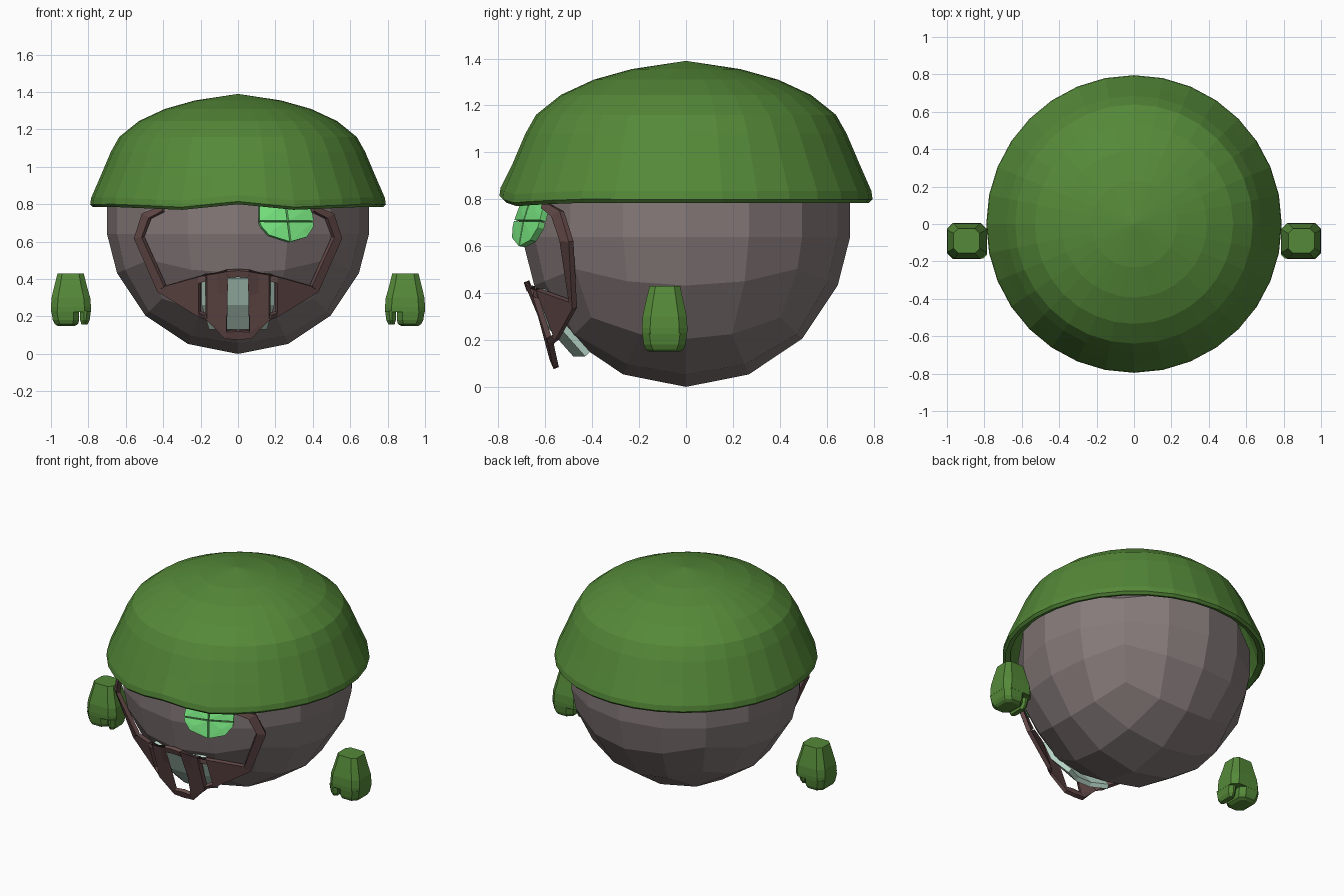
import bpy, bmesh, math
from mathutils import Vector

if "Cube" in bpy.data.objects:
    bpy.data.objects.remove(bpy.data.objects["Cube"])


def material(name, rgb):
    m = bpy.data.materials.new(name)
    m.diffuse_color = (*rgb, 1)
    m.use_nodes = True
    m.node_tree.nodes["Principled BSDF"].inputs["Base Color"].default_value = m.diffuse_color
    return m


GREEN = material("helmet_green", (0.09, 0.25, 0.04))
SKIN = material("skin", (0.24, 0.195, 0.195))
BROWN = material("strap_brown", (0.13, 0.07, 0.068))
GLOW = material("eye_green", (0.19, 0.80, 0.22))
PALE = material("mouth_pale", (0.50, 0.70, 0.60))


def add(name, verts, faces, mat):
    me = bpy.data.meshes.new(name)
    me.from_pydata([tuple(v) for v in verts], [], faces)
    bm = bmesh.new()
    bm.from_mesh(me)
    bmesh.ops.remove_doubles(bm, verts=bm.verts, dist=0.0005)
    bmesh.ops.recalc_face_normals(bm, faces=bm.faces)
    bm.to_mesh(me)
    bm.free()
    me.materials.append(mat)
    ob = bpy.data.objects.new(name, me)
    bpy.context.collection.objects.link(ob)
    return ob


def loft(rings):
    """Skin a list of equal-sized closed rings and cap both ends."""
    n = len(rings[0])
    verts = [p for r in rings for p in r]
    faces = [(i * n + j, i * n + (j + 1) % n, (i + 1) * n + (j + 1) % n, (i + 1) * n + j)
             for i in range(len(rings) - 1) for j in range(n)]
    faces += [tuple(range(n))[::-1], tuple(range((len(rings) - 1) * n, len(rings) * n))]
    return verts, faces


def solidify(ob, thickness, offset=0):
    m = ob.modifiers.new("Thickness", 'SOLIDIFY')
    m.thickness, m.offset = thickness, offset


# Head: faceted quad sphere with a straighter band at the helmet line
bm = bmesh.new()
bmesh.ops.create_cube(bm, size=2)
bmesh.ops.subdivide_edges(bm, edges=bm.edges[:], cuts=3, use_grid_fill=True)
for v in bm.verts:
    p = Vector([math.tan(c * math.pi / 4) for c in v.co]).normalized() * 0.7
    if p.z > -0.001:
        r = math.hypot(p.x, p.y)
        k = 0.7 / r if r > 0.6 else 1
        p = Vector((p.x * k, p.y * k, p.z * 0.85 - 0.06))
    v.co = p + Vector((0, 0, 0.7))
me = bpy.data.meshes.new("head")
bm.to_mesh(me)
bm.free()
me.materials.append(SKIN)
bpy.context.collection.objects.link(bpy.data.objects.new("head", me))

# Helmet: lathed shell with a thin rim that dips and peaks at the front
profile = [(0, 1.39), (0.23, 1.355), (0.39, 1.31), (0.53, 1.245), (0.635, 1.16), (0.68, 1.08),
           (0.735, 0.95), (0.785, 0.835), (0.79, 0.80), (0.775, 0.785), (0.745, 0.795),
           (0.72, 0.90), (0.66, 1.06), (0.58, 1.17), (0.40, 1.28), (0, 1.36)]
SEG = 32
rings = []
for r, z in profile:
    ring = []
    for k in range(SEG):
        a = 2 * math.pi * k / SEG - math.pi / 2
        x, y = r * math.cos(a), r * math.sin(a) * 1.007
        dz = 0
        if z < 0.9 and y < -0.4:
            dz = 0.015 - 0.03 * min(1, abs(x) / 0.3) + 0.015 * max(0, (abs(x) - 0.3) / 0.35)
        ring.append((x, y, z + dz))
    rings.append(ring)
verts, faces = loft(rings)
add("helmet", verts, faces[:-2], GREEN)


# Eye: four curved panes split by a thin cross, tilted out at the bottom
def eye_point(x, z):
    return (x, -math.sqrt(0.735 ** 2 - x * x - (z - 0.7) ** 2) - 0.3 * (0.68 - z), z)


centre = (0.262, 0.705)
panes = [[(0.25, 0.80), (0.11, 0.80), (0.11, 0.705)],
         [(0.11, 0.705), (0.12, 0.68), (0.16, 0.63), (0.275, 0.595)],
         [(0.275, 0.595), (0.365, 0.62), (0.40, 0.68), (0.40, 0.705)],
         [(0.40, 0.705), (0.395, 0.74), (0.37, 0.80), (0.25, 0.80)]]
verts, faces = [], []
for pane in panes:
    pts = pane + [centre]
    mx, mz = (sum(c) / len(pts) for c in zip(*pts))
    # pull every pane back from its neighbours to leave the gap
    pts = [(x - math.copysign(0.003, x - mx), z - math.copysign(0.003, z - mz)) for x, z in pts]
    b, n = len(verts), len(pts)
    verts += [eye_point(mx, mz)] + [eye_point(x, z) for x, z in pts]
    faces += [(b, b + 1 + i, b + 1 + (i + 1) % n) for i in range(n)]
solidify(add("eye", verts, faces, GLOW), 0.03)

# Mouth: pale bent panel behind the mask
rows = [(0.41, -0.655, 0.19), (0.27, -0.585, 0.19), (0.14, -0.47, 0.15)]
verts = [(t * w, y + 0.05 * (abs(t) > 0.5), z) for z, y, w in rows for t in (-1, -0.35, 0.35, 1)]
faces = [(r * 4 + c, r * 4 + c + 1, r * 4 + c + 5, r * 4 + c + 4) for r in range(2) for c in range(3)]
solidify(add("mouth", verts, faces, PALE), 0.03)

# Mask: one half made of plates around open slots, then mirrored
plates = [
    [(0, -.68, .45), (.06, -.68, .445), (.06, -.667, .41), (0, -.667, .415)],        # top bar
    [(.06, -.68, .445), (.17, -.655, .425), (.17, -.575, .18), (.06, -.57, .12)],    # cheek panel
    [(0, -.57, .125), (.06, -.57, .12), (.07, -.555, .085), (0, -.553, .08)],        # chin bar
    [(.06, -.57, .12), (.17, -.575, .18), (.07, -.555, .085)],                       # chin corner
    [(.17, -.655, .425), (.205, -.63, .415), (.205, -.62, .38), (.17, -.643, .39)],  # slot top
    [(.17, -.585, .21), (.205, -.56, .225), (.205, -.55, .20), (.17, -.575, .18)],   # slot bottom
    [(.205, -.63, .415), (.205, -.55, .20), (.425, -.475, .335), (.385, -.49, .365)],  # side wedge
]
outer = [(.425, -.475, .335), (.55, -.49, .62), (.505, -.53, .75), (.40, -.60, .79)]
inner = [(.39, -.49, .365), (.508, -.53, .625), (.47, -.565, .725), (.40, -.61, .76)]


def plate_object(name, polys):
    verts, faces = [], []
    for p in polys:
        faces.append(tuple(range(len(verts), len(verts) + len(p))))
        verts += p
    ob = add(name, verts, faces, BROWN)
    solidify(ob, 0.025)
    ob.modifiers.new("Mirror", 'MIRROR')


plate_object("mask", plates)
# Straps: bent strips running from the mask up under the helmet
plate_object("straps", [[outer[i], outer[i + 1], inner[i + 1], inner[i]] for i in range(3)])


# Hands: chamfered box lofts, with a separate thumb on the inner side
def chamfer_ring(z, x0, x1, y0, y1, c):
    return [(x0 + c, y0, z), (x1 - c, y0, z), (x1, y0 + c, z), (x1, y1 - c, z),
            (x1 - c, y1, z), (x0 + c, y1, z), (x0, y1 - c, z), (x0, y0 + c, z)]


hand_parts = {
    "palm": [(.43, .825, .965, -.155, -.025, .025), (.37, .81, .98, -.17, -.012, .03),
             (.30, .79, .997, -.185, .003, .035), (.25, .786, 1.0, -.188, .006, .035),
             (.225, .787, .999, -.187, .005, .035)],
    "fingers": [(.23, .850, .999, -.187, .005, .03), (.18, .850, .99, -.18, -.002, .03),
                (.16, .855, .98, -.172, -.01, .03), (.15, .872, .965, -.155, -.027, .025)],
    "thumb": [(.23, .787, .844, -.185, -.03, .02), (.18, .793, .844, -.18, -.04, .02),
              (.157, .805, .837, -.165, -.055, .012)],
}
for side, s in (("left", 1), ("right", -1)):
    for part, spec in hand_parts.items():
        verts, faces = loft([chamfer_ring(*row) for row in spec])
        add(f"{side}_hand_{part}", [(s * x, y, z) for x, y, z in verts], faces, GREEN)
